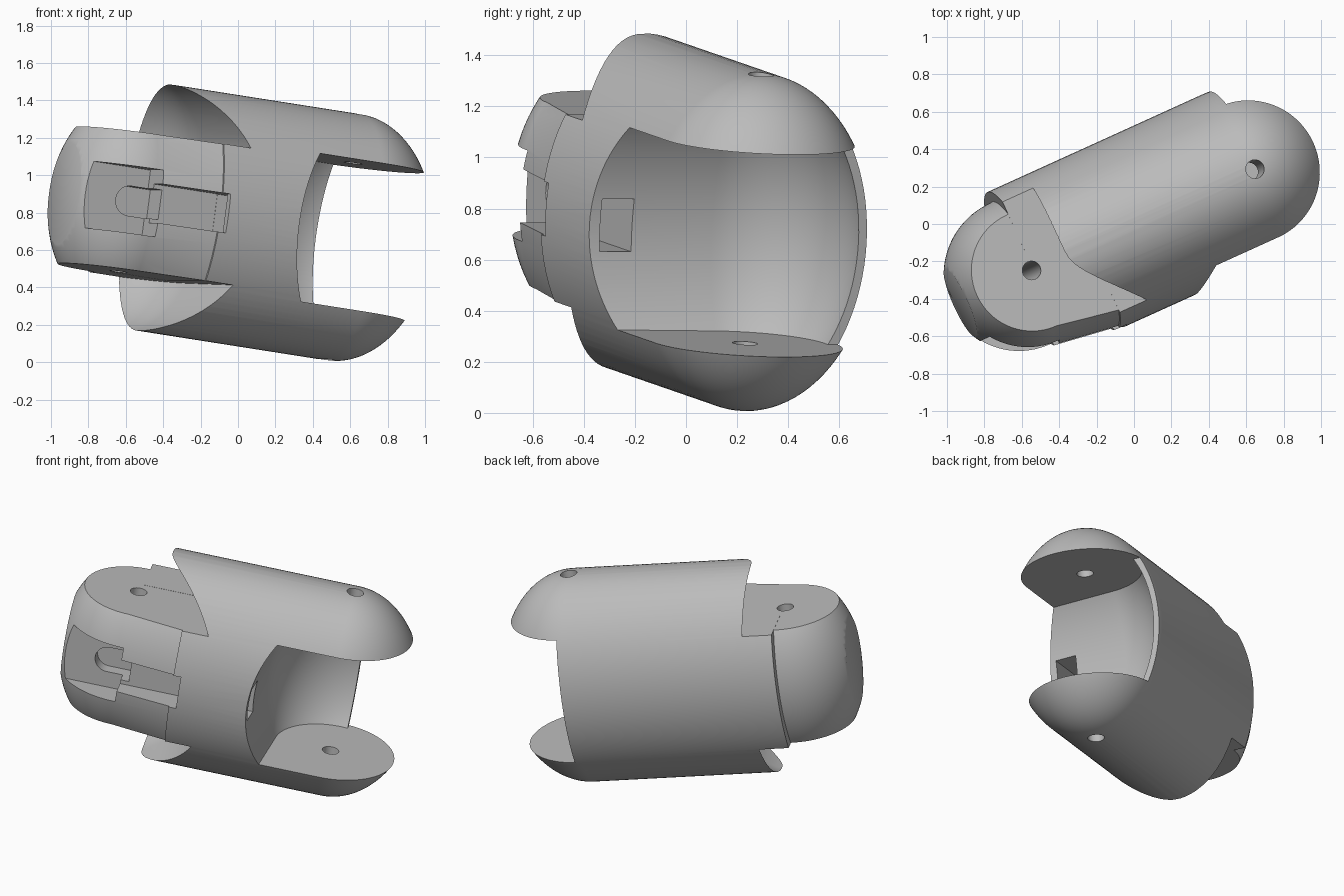
import bpy, bmesh, math
from mathutils import Matrix, Vector

if "Cube" in bpy.data.objects:
    bpy.data.objects.remove(bpy.data.objects["Cube"])

grey = bpy.data.materials.new("plain_grey")
grey.use_nodes = True
COLOUR = (0.5, 0.5, 0.5, 1)
grey.diffuse_color = COLOUR
grey.node_tree.nodes["Principled BSDF"].inputs["Base Color"].default_value = COLOUR

# Local frame: x along the link, y sideways, z along the hinge pins
FORK, LUG = 0.623, -0.66          # hinge positions along the link
R, H = 0.48, 0.665                # half width and half height of the link
FORK_FLAT, LUG_FLAT = 0.40, 0.37  # hinge faces


def finish(bm, name):
    bmesh.ops.recalc_face_normals(bm, faces=bm.faces[:])
    mesh = bpy.data.meshes.new(name)
    bm.to_mesh(mesh)
    bm.free()
    mesh.materials.append(grey)
    ob = bpy.data.objects.new(name, mesh)
    bpy.context.scene.collection.objects.link(ob)
    return ob


def capsule(name, r, h, centre, yaw, stretch, low=None, high=None, flare=1.0):
    """Ellipsoid drawn out along its own -x, clipped between two heights."""
    bm = bmesh.new()
    bmesh.ops.create_uvsphere(bm, u_segments=96, v_segments=48, radius=1)
    for v in bm.verts:
        v.co = Vector((v.co.x * r, v.co.y * r, v.co.z * h))
        if v.co.x < -1e-4:
            v.co = Vector((v.co.x - stretch, v.co.y * flare, v.co.z * flare))
    bm.transform(Matrix.Translation((centre, 0, 0)) @ Matrix.Rotation(math.radians(yaw), 4, 'Z'))
    for level, side in ((low, -1), (high, 1)):
        if level is not None:
            cut = bmesh.ops.bisect_plane(
                bm, geom=bm.verts[:] + bm.edges[:] + bm.faces[:],
                plane_co=(0, 0, level), plane_no=(0, 0, side), clear_outer=True)
            rim = [e for e in cut["geom_cut"] if isinstance(e, bmesh.types.BMEdge)]
            bmesh.ops.contextual_create(bm, geom=rim)
    return finish(bm, name)


def box(name, x, y, z):
    bm = bmesh.new()
    bmesh.ops.create_cube(bm, size=1)
    for v in bm.verts:
        v.co = Vector([a[0] if c < 0 else a[1] for a, c in zip((x, y, z), v.co)])
    return finish(bm, name)


def rod(name, r, length, place):
    bm = bmesh.new()
    bmesh.ops.create_cone(bm, cap_ends=True, segments=32, radius1=r, radius2=r, depth=length)
    bm.transform(place)
    return finish(bm, name)


def combine(target, other, operation='DIFFERENCE'):
    mod = target.modifiers.new("combine", 'BOOLEAN')
    mod.operation, mod.solver, mod.object = operation, 'EXACT', other
    graph = bpy.context.evaluated_depsgraph_get()
    graph.update()
    mesh = bpy.data.meshes.new_from_object(target.evaluated_get(graph))
    target.modifiers.clear()
    target.data = mesh
    bpy.data.objects.remove(other)


# Main tube with domed fork end, squared off at the lug
link = capsule("hinged_link", R, H, FORK, 0, 1.7)
combine(link, box("end_cut", (-3, LUG + 0.01), (-2, 2), (-2, 2)))
combine(link, box("side_cut", (-0.8, -0.32), (-2, 0.1), (-0.373, 0.373)))

# Clearance above and below the lug for the neighbouring fork
for low, high in ((LUG_FLAT, None), (None, -LUG_FLAT)):
    combine(link, capsule("fork_clearance", 0.52, 0.70, LUG, 98, 1.5, low, high))

# Rounded lug, flaring into the tube, with a flat nose
lug = capsule("lug", 0.42, 0.582, LUG, 180, 0.36, -0.369, 0.369, 1.13)
combine(lug, box("nose_cut", (-2, -1.03), (-1, 1), (-1, 1)))
combine(link, lug, 'UNION')

# Cavity between the fork arms, open to the side and the end
combine(link, capsule("cavity", 0.445, 0.62, FORK, 86, 1.5, -FORK_FLAT, FORK_FLAT))
combine(link, box("mouth", (0.664, 2), (-2, 2), (-FORK_FLAT, FORK_FLAT)))

# Side groove, slot, tunnel and round-ended pocket
combine(link, box("groove", (-2, -0.65), (-1, -0.23), (-0.18, 0.18)))
combine(link, box("slot", (-0.7, -0.275), (-1, -0.3), (-0.105, 0.105)))
combine(link, box("tunnel", (-0.4, 0.3), (-0.435, -0.302), (-0.104, 0.104)))
combine(link, box("pocket", (-0.75, -0.6), (-0.4, -0.15), (-0.08, 0.08)))
combine(link, rod("pocket_end", 0.08, 0.25,
                  Matrix.Translation((-0.75, -0.275, 0)) @ Matrix.Rotation(math.pi / 2, 4, 'X')))

# Pin holes
for hinge in (FORK, LUG):
    combine(link, rod("pin_hole", 0.05, 2, Matrix.Translation((hinge, 0, 0))))

# Tilt the link into place
link.data.transform(Matrix.Translation((0, 0, 0.757))
                    @ Matrix.Rotation(math.radians(24.4), 4, 'Z')
                    @ Matrix.Rotation(math.radians(8.13), 4, 'Y'))
link.data.materials.clear()
link.data.materials.append(grey)
for p in link.data.polygons:
    p.material_index = 0
bpy.ops.object.select_all(action='DESELECT')
link.select_set(True)
bpy.context.view_layer.objects.active = link
bpy.ops.object.shade_smooth_by_angle(angle=math.radians(30))
